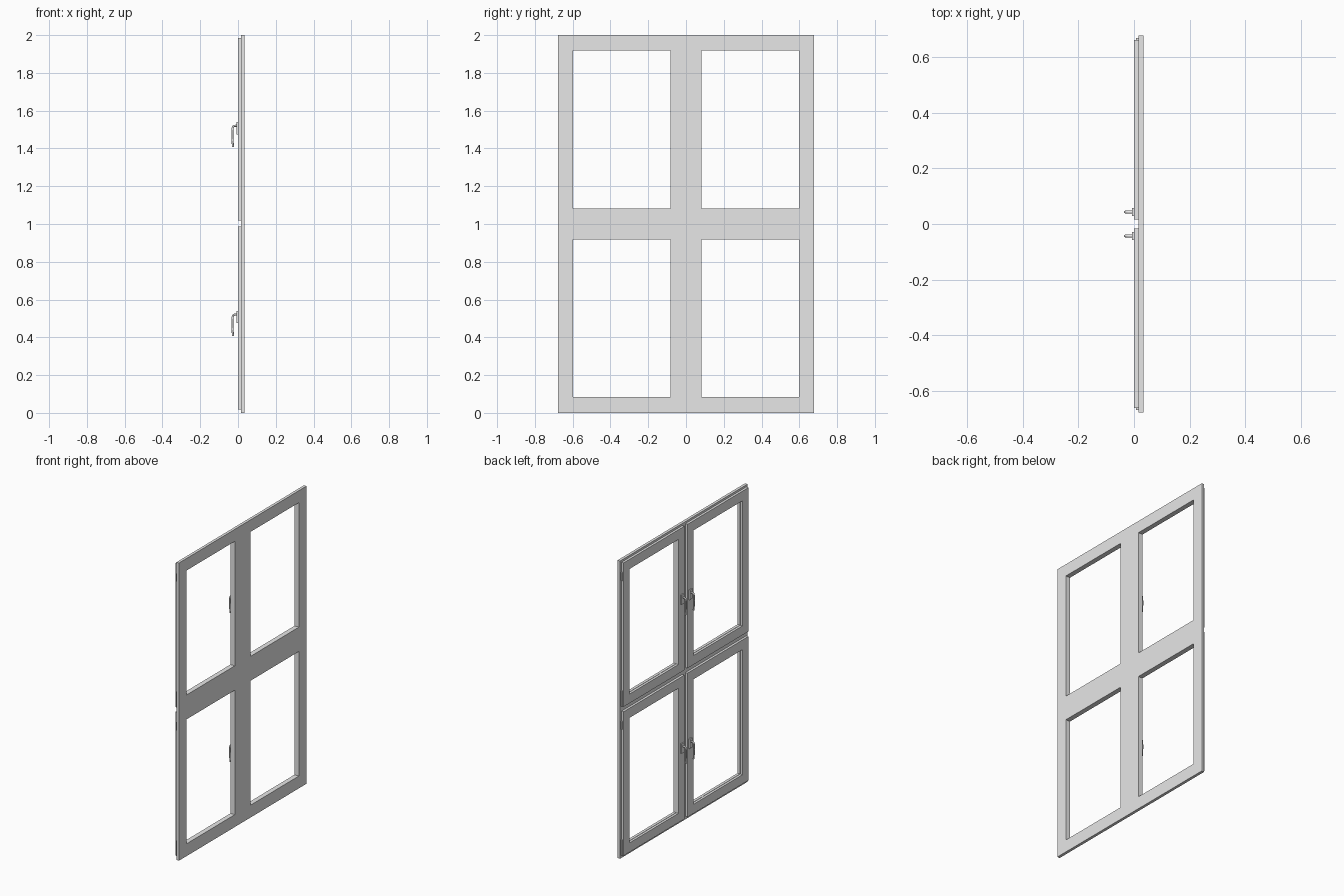
import bpy
import bmesh
from mathutils import Matrix, Vector

cube = bpy.data.objects.get("Cube")
if cube:
    bpy.data.objects.remove(cube, do_unlink=True)

grey = bpy.data.materials.new("light_grey")
grey.use_nodes = True
grey.diffuse_color = (0.8, 0.8, 0.8, 1)
grey.node_tree.nodes["Principled BSDF"].inputs["Base Color"].default_value = (0.8, 0.8, 0.8, 1)


def add_object(name, data):
    obj = bpy.data.objects.new(name, data)
    data.materials.append(grey)
    bpy.context.collection.objects.link(obj)
    return obj


def mesh_object(name, bm):
    bmesh.ops.recalc_face_normals(bm, faces=bm.faces)
    mesh = bpy.data.meshes.new(name)
    bm.to_mesh(mesh)
    bm.free()
    return add_object(name, mesh)


def lattice(name, ys, zs, x0, x1):
    """Flat frame whose odd grid cells are open, thickened from x0 to x1."""
    bm = bmesh.new()
    grid = [[bm.verts.new(((x0 + x1) / 2, y, z)) for z in zs] for y in ys]
    for i in range(len(ys) - 1):
        for j in range(len(zs) - 1):
            if not (i % 2 and j % 2):
                bm.faces.new((grid[i][j], grid[i + 1][j],
                              grid[i + 1][j + 1], grid[i][j + 1]))
    obj = mesh_object(name, bm)
    solid = obj.modifiers.new("thickness", 'SOLIDIFY')
    solid.thickness = x1 - x0
    solid.offset = 0
    return obj


def box(name, low, high):
    low, high = Vector(low), Vector(high)
    bm = bmesh.new()
    bmesh.ops.create_cube(bm, size=1, matrix=Matrix.Translation((low + high) / 2)
                          @ Matrix.Diagonal((*(high - low), 1)))
    return mesh_object(name, bm)


def lever(name, y, z):
    """Handle grip that leaves the plate, bends and hangs down."""
    curve = bpy.data.curves.new(name, 'CURVE')
    curve.dimensions = '3D'
    curve.bevel_depth = 0.0055
    curve.bevel_resolution = 2
    curve.use_fill_caps = True
    path = [(0, 0.02), (-0.018, 0.02), (-0.026, 0.017), (-0.029, 0.006),
            (-0.030, -0.03), (-0.029, -0.06), (-0.026, -0.093)]
    spline = curve.splines.new('POLY')
    spline.points.add(len(path) - 1)
    for point, (x, dz) in zip(spline.points, path):
        point.co = (x, y, z + dz, 1)
    spline.use_smooth = True
    return add_object(name, curve)


# Fixed outer frame with four openings
lattice("outer_frame", [-0.677, -0.597, -0.083, 0.083, 0.597, 0.677],
        [0, 0.083, 0.919, 1.083, 1.919, 2], 0.016, 0.035)

for level, base in (("lower", 0), ("upper", 1)):
    for side, s in (("front", -1), ("back", 1)):
        tag = f"{level}_{side}"

        # Opening sash
        ys = sorted(s * y for y in (0.016, 0.081, 0.599, 0.661))
        zs = [base + z for z in (0.019, 0.081, 0.921, 0.986)]
        lattice(tag + "_sash", ys, zs, 0, 0.0165)

        # Hinges on the outer edge: a tall one below, a short one above
        y0, y1 = sorted((s * 0.655, s * 0.668))
        for part, low, high in (("bottom", 0.02, 0.125), ("top", 0.865, 0.92)):
            box(f"{tag}_{part}_hinge", (0.008, y0, base + low), (0.0175, y1, base + high))

        # Handle plate and lever
        y = s * 0.043
        box(tag + "_handle_plate", (-0.008, y - 0.014, base + 0.475),
            (0.001, y + 0.014, base + 0.54))
        lever(tag + "_handle_lever", y, base + 0.5)
